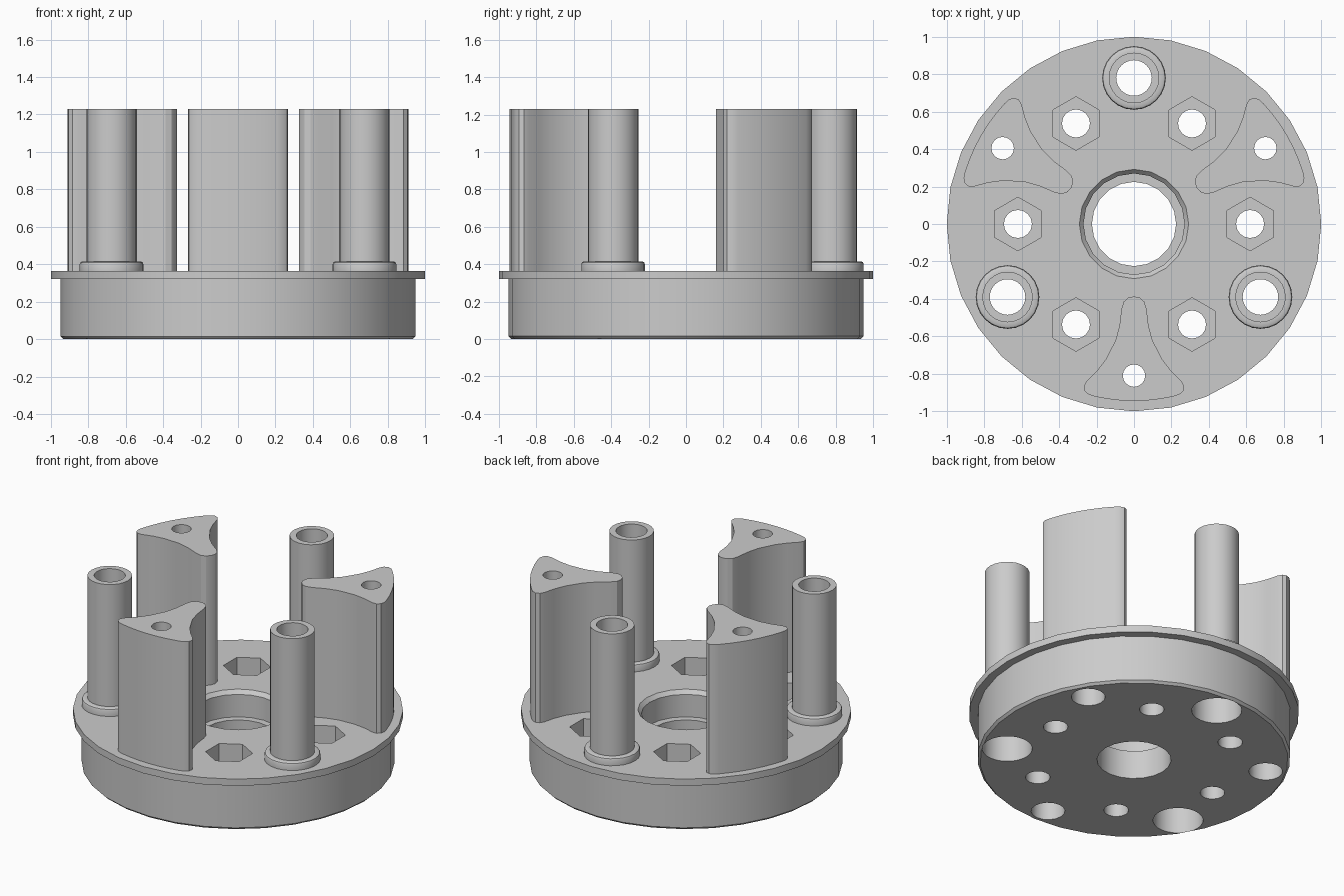
import bpy, bmesh
from math import sin, cos, pi, radians, sqrt
from mathutils import Matrix

if "Cube" in bpy.data.objects:
    bpy.data.objects.remove(bpy.data.objects["Cube"])

grey = bpy.data.materials.new("plain grey")
grey.use_nodes = True
grey.diffuse_color = (0.6, 0.6, 0.6, 1)
grey.node_tree.nodes["Principled BSDF"].inputs["Base Color"].default_value = (0.6, 0.6, 0.6, 1)

TOP, DECK, FLOOR = 1.23, 0.365, 0.19


def make_object(name, bm):
    bmesh.ops.recalc_face_normals(bm, faces=bm.faces)
    mesh = bpy.data.meshes.new(name)
    bm.to_mesh(mesh)
    bm.free()
    mesh.materials.append(grey)
    obj = bpy.data.objects.new(name, mesh)
    bpy.context.collection.objects.link(obj)
    return obj


def lathe(name, profile, sides, centre=(0, 0), ring=False):
    """Turn a (radius, z) profile; a ring closes on itself, otherwise it is capped."""
    bm = bmesh.new()
    rings = []
    for r, z in profile:
        angles = [pi / 2 + 2 * pi * i / sides for i in range(sides)]
        rings.append([bm.verts.new((centre[0] + r * cos(a), centre[1] + r * sin(a), z)) for a in angles])
    pairs = list(zip(rings, rings[1:]))
    if ring:
        pairs.append((rings[-1], rings[0]))
    else:
        bm.faces.new(rings[0])
        bm.faces.new(rings[-1])
    for low, high in pairs:
        for i in range(sides):
            j = (i + 1) % sides
            bm.faces.new((low[i], low[j], high[j], high[i]))
    return make_object(name, bm)


def polar(radius, degrees):
    return radius * cos(radians(degrees)), radius * sin(radians(degrees))


def activate(obj):
    bpy.ops.object.select_all(action='DESELECT')
    obj.select_set(True)
    bpy.context.view_layer.objects.active = obj


def cut(target, cutter):
    activate(target)
    mod = target.modifiers.new("cut", 'BOOLEAN')
    mod.operation, mod.solver, mod.object = 'DIFFERENCE', 'EXACT', cutter
    bpy.ops.object.modifier_apply(modifier=mod.name)
    bpy.data.objects.remove(cutter)


def smooth(obj):
    activate(obj)
    bpy.ops.object.shade_smooth_by_angle(angle=radians(30))


# Flanged base, solid at first
base = lathe("flanged_base", [(0.933, 0), (0.948, 0.015), (0.948, 0.32), (1, 0.32), (1, DECK)], 32)

# Central stepped bore with a chamfered mouth
cut(base, lathe("bore_cutter", [(0.225, -0.1), (0.225, FLOOR), (0.27, FLOOR),
                                (0.27, 0.34), (0.292, DECK), (0.292, 0.5)], 20))

# Six hexagonal nut pockets with through holes
for k in range(6):
    spot = polar(0.62, 60 * k)
    cut(base, lathe("nut_cutter", [(0.143, FLOOR), (0.143, 0.5)], 6, spot))
    cut(base, lathe("bolt_cutter", [(0.075, -0.1), (0.075, 0.5)], 16, spot))

# Blade cross-section: half outline from inner tip to outer corner, then the outer arc
half = [(0.03, -0.393), (0.055, -0.415), (0.067, -0.455), (0.077, -0.54), (0.098, -0.62),
        (0.15, -0.722), (0.2, -0.787), (0.252, -0.838), (0.268, -0.865), (0.263, -0.893),
        (0.242, -0.911)]
half += [(x, -sqrt(0.945 ** 2 - x * x)) for x in (0.21, 0.14, 0.07)]
outline = [(0, -0.387)] + half + [(0, -0.945)] + [(-x, y) for x, y in reversed(half)]

for k, side in enumerate(("front", "right_rear", "left_rear")):
    turn = (0, -120, 120)[k]

    # Three-cornered blade with a screw hole
    bm = bmesh.new()
    face = bm.faces.new([bm.verts.new((x, y, DECK)) for x, y in outline])
    grown = bmesh.ops.extrude_face_region(bm, geom=[face])["geom"]
    bmesh.ops.translate(bm, vec=(0, 0, TOP - DECK),
                        verts=[v for v in grown if isinstance(v, bmesh.types.BMVert)])
    bmesh.ops.transform(bm, matrix=Matrix.Rotation(radians(turn), 4, 'Z'), verts=bm.verts)
    blade = make_object(side + "_blade", bm)
    spot = polar(0.81, -90 + turn)
    cut(blade, lathe("screw_cutter", [(0.06, 0.2), (0.06, 1.5)], 16, spot))
    cut(base, lathe("screw_head_cutter", [(0.103, -0.1), (0.103, FLOOR), (0.06, FLOOR), (0.06, 0.5)], 16, spot))
    smooth(blade)

    # Hollow post with a rounded collar
    spot = polar(0.78, 90 + turn)
    post = lathe(("rear", "right_front", "left_front")[k] + "_post",
                 [(0.095, DECK), (0.17, DECK), (0.17, 0.4), (0.166, 0.41), (0.157, 0.415),
                  (0.135, 0.415), (0.135, TOP), (0.095, TOP)], 24, spot, ring=True)
    cut(base, lathe("post_cutter", [(0.152, -0.1), (0.152, FLOOR), (0.095, FLOOR), (0.095, 0.5)], 24, spot))
    smooth(post)

smooth(base)
